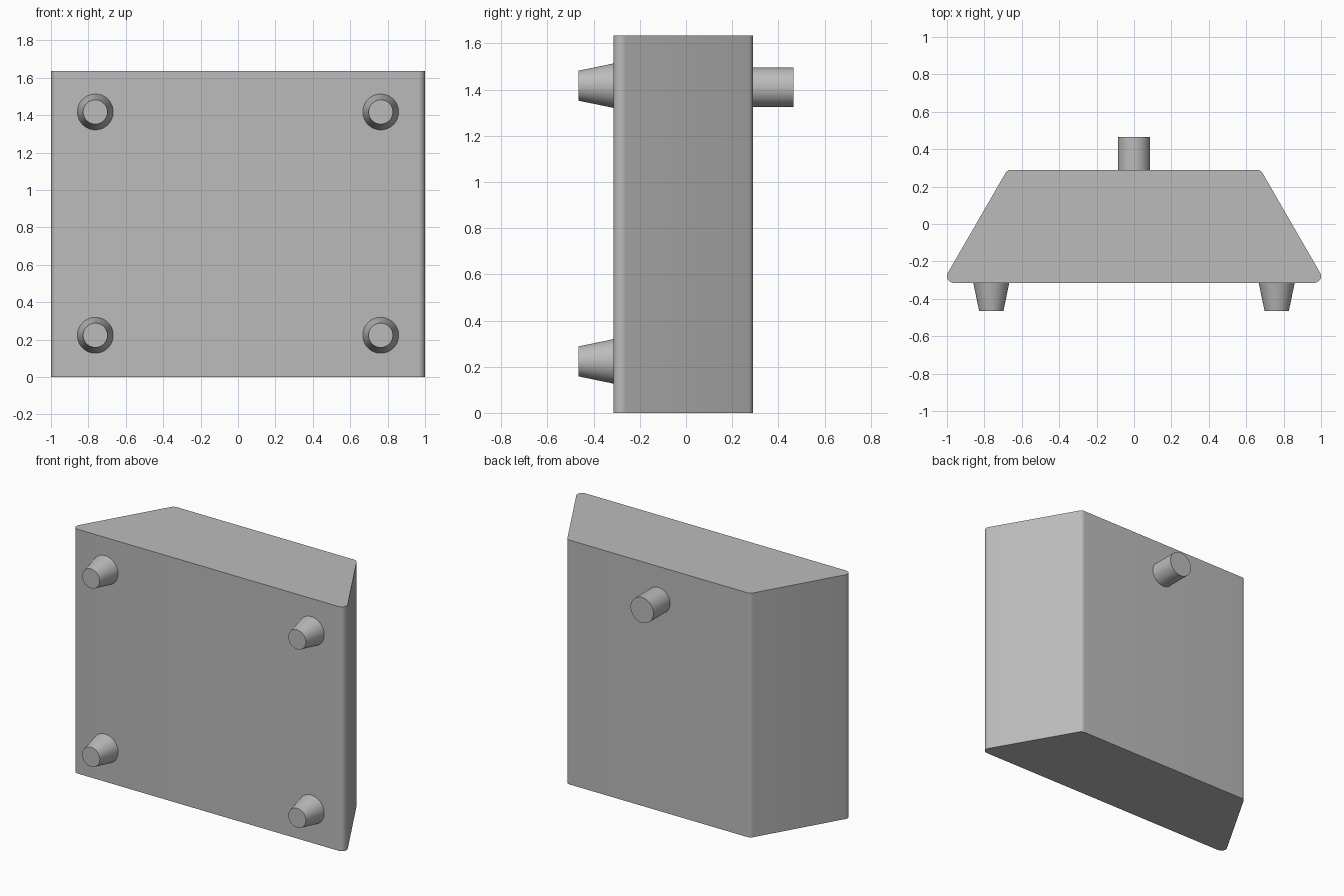
import bpy, bmesh, math
from mathutils import Matrix, Vector

cube = bpy.data.objects.get("Cube")
if cube:
    bpy.data.objects.remove(cube, do_unlink=True)

grey = bpy.data.materials.new("plain grey")
grey.use_nodes = True
colour = (0.5, 0.5, 0.5, 1)
grey.diffuse_color = colour
grey.node_tree.nodes["Principled BSDF"].inputs["Base Color"].default_value = colour

HEIGHT, FRONT, BACK, TIP = 1.635, -0.315, 0.29, 0.465
RADIUS, STEPS = 0.036, 8


def finish(bm, name):
    bmesh.ops.recalc_face_normals(bm, faces=bm.faces)
    mesh = bpy.data.meshes.new(name)
    bm.to_mesh(mesh)
    bm.free()
    mesh.materials.append(grey)
    obj = bpy.data.objects.new(name, mesh)
    bpy.context.collection.objects.link(obj)
    bpy.ops.object.select_all(action='DESELECT')
    obj.select_set(True)
    bpy.context.view_layer.objects.active = obj
    bpy.ops.object.shade_smooth_by_angle(angle=math.radians(30))
    return obj


def arc(x, y, start, end):
    angles = [math.radians(start + (end - start) * i / STEPS) for i in range(STEPS + 1)]
    return [(x + RADIUS * math.cos(a), y + RADIUS * math.sin(a)) for a in angles]


# Wedge-sided body: rounded trapezoid extruded upward
front_x = 1 - RADIUS
back_x = front_x - (BACK - FRONT - 2 * RADIUS) * math.tan(math.radians(30))
half = arc(front_x, FRONT + RADIUS, -90, 30) + arc(back_x, BACK - RADIUS, 30, 90)
outline = half + [(-x, y) for x, y in reversed(half)]
bm = bmesh.new()
base = bm.faces.new([bm.verts.new((x, y, 0)) for x, y in outline])
top = bmesh.ops.extrude_face_region(bm, geom=[base])
bmesh.ops.translate(bm, vec=(0, 0, HEIGHT),
                    verts=[v for v in top["geom"] if isinstance(v, bmesh.types.BMVert)])
if not base.is_valid or base not in bm.faces[:]:
    bmesh.ops.holes_fill(bm, edges=bm.edges[:])
finish(bm, "body")


def peg(name, x, z, start, end, base_radius, tip_radius):
    """Round peg running along y from start to end."""
    bm = bmesh.new()
    turn = Matrix.Rotation(math.radians(90 if end < start else -90), 4, 'X')
    place = Matrix.Translation(Vector((x, (start + end) / 2, z)))
    bmesh.ops.create_cone(bm, cap_ends=True, segments=48, radius1=base_radius,
                          radius2=tip_radius, depth=abs(end - start), matrix=place @ turn)
    finish(bm, name)


# Four tapered pegs on the front
for side, x in (("left", 0.763), ("right", -0.763)):
    for level, z in (("upper", 1.417), ("lower", 0.223)):
        peg(f"{level}_{side}_front_peg", x, z, FRONT, -TIP, 0.096, 0.065)

# Straight peg on the back
peg("back_peg", 0, 1.41, BACK, TIP, 0.085, 0.085)
